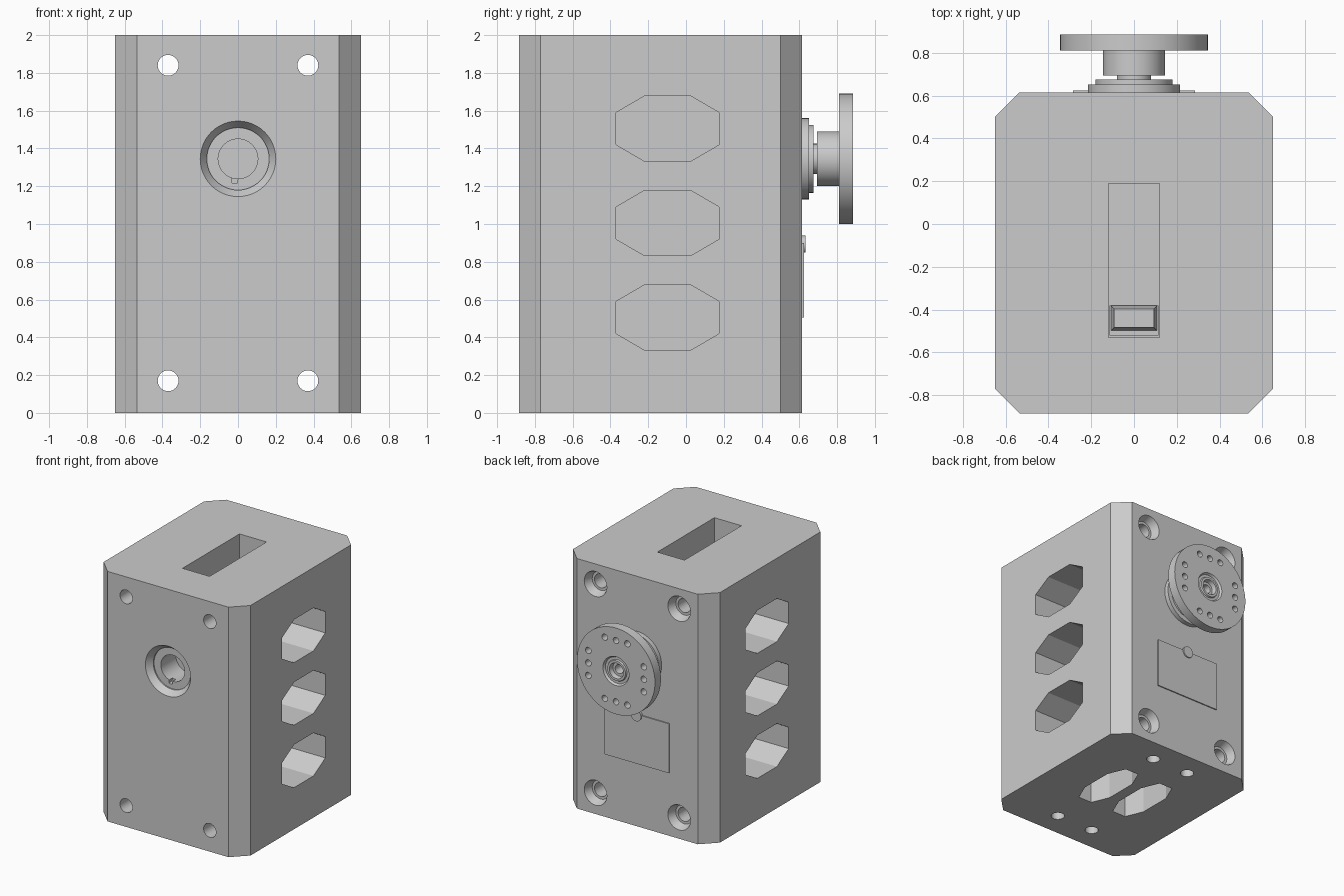
import bpy, bmesh, math
from mathutils import Matrix, Vector

cube = bpy.data.objects.get("Cube")
if cube:
    bpy.data.objects.remove(cube, do_unlink=True)

grey = bpy.data.materials.new("plain grey")
grey.use_nodes = True
grey.diffuse_color = (0.6, 0.6, 0.6, 1)
grey.node_tree.nodes["Principled BSDF"].inputs["Base Color"].default_value = (0.6, 0.6, 0.6, 1)


def lathe(bm, profile, x=0, z=0, seg=40):
    """Closed solid turned about a front-to-back axis; profile is (radius, y)."""
    rings = []
    for r, y in profile:
        rings.append([bm.verts.new((x + r * math.cos(2 * math.pi * i / seg), y,
                                    z + r * math.sin(2 * math.pi * i / seg))) for i in range(seg)])
    for a, b in zip(rings, rings[1:]):
        for i in range(seg):
            j = (i + 1) % seg
            bm.faces.new((a[i], a[j], b[j], b[i]))
    bm.faces.new(rings[0])
    bm.faces.new(rings[-1][::-1])


def prism(bm, points, start, end, place):
    """Extrude a 2D outline; place turns (u, v, depth) into a position."""
    a = [bm.verts.new(place(u, v, start)) for u, v in points]
    b = [bm.verts.new(place(u, v, end)) for u, v in points]
    n = len(a)
    for i in range(n):
        j = (i + 1) % n
        bm.faces.new((a[i], a[j], b[j], b[i]))
    bm.faces.new(a[::-1])
    bm.faces.new(b)


def box(bm, lo, hi):
    prism(bm, [(lo[0], lo[1]), (hi[0], lo[1]), (hi[0], hi[1]), (lo[0], hi[1])],
          lo[2], hi[2], lambda u, v, d: (u, v, d))


def octagon(cu, cv, hu, hv, iu, iv):
    return [(cu + u, cv + v) for u, v in ((-hu, -iv), (-iu, -hv), (iu, -hv), (hu, -iv),
                                          (hu, iv), (iu, hv), (-iu, hv), (-hu, iv))]


def circle(cu, cv, r, n=24):
    return [(cu + r * math.cos(2 * math.pi * i / n), cv + r * math.sin(2 * math.pi * i / n))
            for i in range(n)]


def finish(bm, name):
    bmesh.ops.recalc_face_normals(bm, faces=bm.faces)
    mesh = bpy.data.meshes.new(name)
    bm.to_mesh(mesh)
    bm.free()
    ob = bpy.data.objects.new(name, mesh)
    bpy.context.collection.objects.link(ob)
    mesh.materials.append(grey)
    return ob


def select(ob):
    bpy.ops.object.select_all(action='DESELECT')
    ob.select_set(True)
    bpy.context.view_layer.objects.active = ob


def cut(ob, bm):
    cutter = finish(bm, "cutter")
    cutter.hide_render = True
    mod = ob.modifiers.new("cut", 'BOOLEAN')
    mod.operation, mod.solver, mod.object = 'DIFFERENCE', 'EXACT', cutter
    select(ob)
    bpy.ops.object.modifier_apply(modifier=mod.name)
    bpy.data.objects.remove(cutter, do_unlink=True)


def smooth(ob):
    select(ob)
    bpy.ops.object.shade_smooth_by_angle(angle=math.radians(20))


flat = lambda u, v, d: (u, v, d)
FRONT, BACK, AXIS = -0.885, 0.615, 1.345
MID = (FRONT + BACK) / 2

# Housing block with chamfered upright corners
bm = bmesh.new()
prism(bm, octagon(0, MID, 0.65, 0.75, 0.535, 0.635), 0, 2, flat)
housing = finish(bm, "housing")

bm = bmesh.new()
# Countersunk bolt holes from front to back
for x in (-0.37, 0.37):
    for z in (0.17, 1.84):
        lathe(bm, [(0.055, -1), (0.055, BACK - 0.065), (0.075, BACK - 0.065),
                   (0.1, BACK), (0.1, BACK + 0.1)], x, z, 32)
# Front bore
lathe(bm, [(0.2, -1), (0.2, FRONT), (0.165, FRONT + 0.05), (0.165, FRONT + 0.06),
           (0.105, FRONT + 0.06), (0.105, FRONT + 0.25)], 0, AXIS, 48)
# Side windows, three on each side
for z in (0.505, 1.005, 1.505):
    for s in (-1, 1):
        prism(bm, octagon(-0.0975, z, 0.2725, 0.172, 0.123, 0.085), 0.33, 0.8,
              lambda u, v, d: (s * d, u, v))
# Openings in the base
for s in (-1, 1):
    prism(bm, octagon(s * 0.165, -0.1, 0.12, 0.2725, 0.06, 0.13), -0.1, 0.31, flat)
    for y in (-0.69, 0.42):
        prism(bm, circle(s * 0.165, y, 0.05), -0.1, 0.2, flat)
# Cable slot in the top
box(bm, (-0.12, -0.53, 1.69), (0.12, 0.19, 2.1))
cut(housing, bm)

# Key notch beside the front bore
bm = bmesh.new()
box(bm, (-0.015, -0.9, -0.13), (0.015, FRONT + 0.1, -0.095))
bmesh.ops.transform(bm, verts=bm.verts,
                    matrix=Matrix.Translation(Vector((0, 0, AXIS))) @ Matrix.Rotation(0.15, 4, 'Y'))
cut(housing, bm)
smooth(housing)

# Cable strain relief at the bottom of the slot
bm = bmesh.new()
box(bm, (-0.115, -0.52, 1.68), (0.115, -0.38, 1.71))
base = [(-0.11, -0.5), (0.11, -0.5), (0.11, -0.38), (-0.11, -0.38)]
prism(bm, base, 1.7, 1.8, lambda u, v, d: (u * (1 if d < 1.75 else 0.84),
                                           -0.44 + (v + 0.44) * (1 if d < 1.75 else 0.72), d))
finish(bm, "cable_relief")

# Three round wires
bm = bmesh.new()
for x in (-0.05, 0, 0.05):
    prism(bm, circle(x, -0.44, 0.028), 1.78, 1.805, flat)
smooth(finish(bm, "wires"))

# Stepped bearing boss and output shaft
bm = bmesh.new()
lathe(bm, [(0.215, BACK - 0.03), (0.215, 0.652), (0.18, 0.652), (0.18, 0.675),
           (0.08, 0.675), (0.08, 0.71)], 0, AXIS, 48)
smooth(finish(bm, "bearing_boss"))

# Output horn: hub, disc and recessed centre
bm = bmesh.new()
lathe(bm, [(0.145, 0.693), (0.145, 0.81), (0.345, 0.81), (0.345, 0.885),
           (0.115, 0.885), (0.105, 0.868), (0.085, 0.868), (0.08, 0.88),
           (0.062, 0.88), (0.055, 0.845), (0.035, 0.845), (0.03, 0.77)], 0, AXIS, 64)
horn = finish(bm, "output_horn")
bm = bmesh.new()
for quarter in range(4):
    turn = Matrix.Rotation(quarter * math.pi / 2, 4, 'Y')
    for offset in (-0.1, 0, 0.1):
        p = turn @ Vector((offset, 0, 0.245))
        lathe(bm, [(0.025, 0.78), (0.025, 0.92)], p.x, AXIS + p.z, 16)
cut(horn, bm)
smooth(horn)

# Raised label plate and its round tab
bm = bmesh.new()
box(bm, (-0.285, BACK - 0.02, 0.505), (0.285, BACK + 0.009, 0.9))
finish(bm, "label_plate")
bm = bmesh.new()
lathe(bm, [(0.045, BACK - 0.02), (0.045, BACK + 0.018)], 0, 0.893, 24)
smooth(finish(bm, "plate_tab"))
